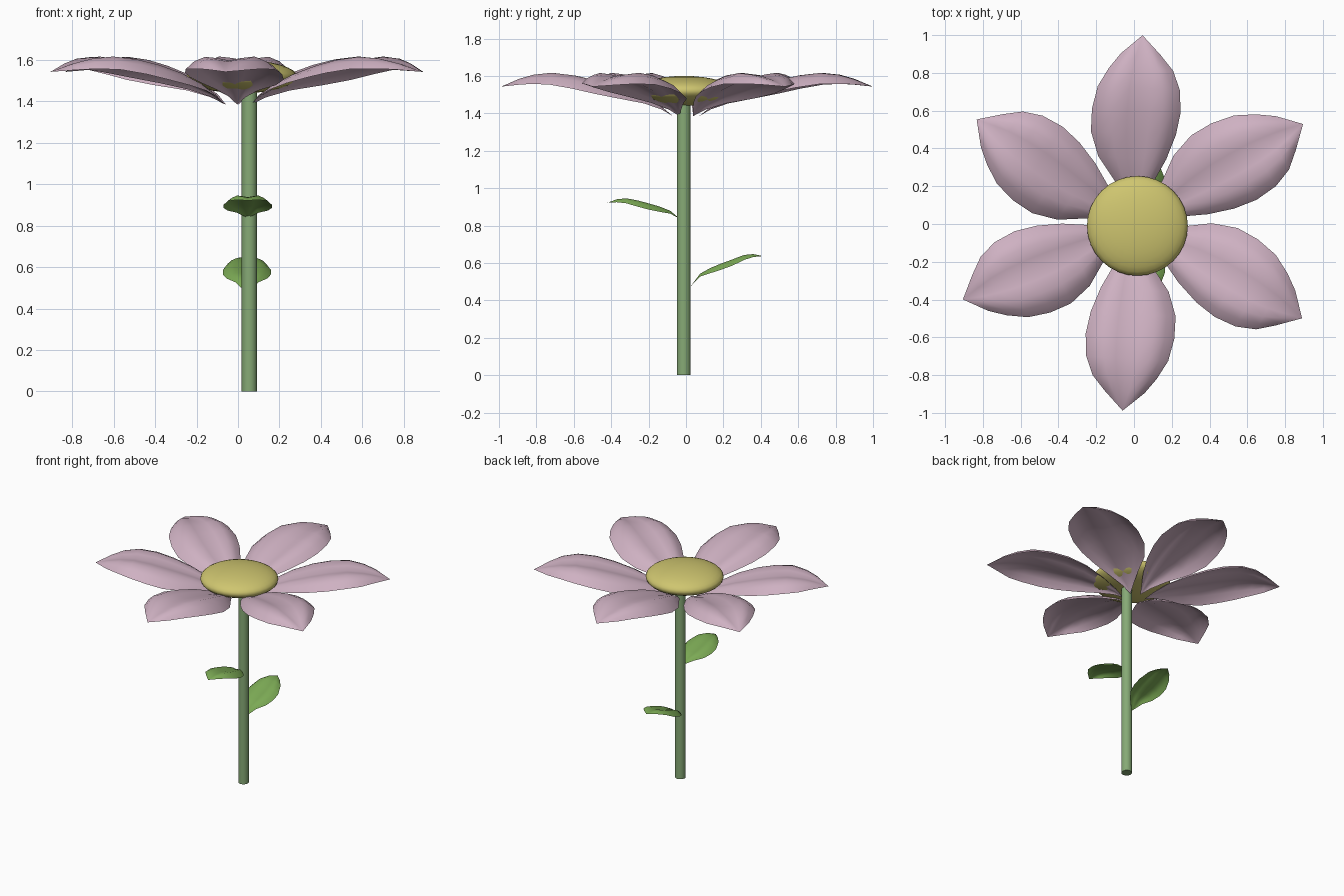
import bpy, bmesh, math

if "Cube" in bpy.data.objects:
    bpy.data.objects.remove(bpy.data.objects["Cube"])


def material(name, rgb):
    m = bpy.data.materials.new(name)
    m.diffuse_color = (*rgb, 1)
    m.use_nodes = True
    m.node_tree.nodes["Principled BSDF"].inputs["Base Color"].default_value = m.diffuse_color
    return m


PINK = material("petal_pink", (0.62, 0.44, 0.54))
YELLOW = material("disc_yellow", (0.62, 0.56, 0.16))
GREEN = material("stem_green", (0.24, 0.40, 0.18))
LEAF = material("leaf_green", (0.20, 0.40, 0.09))


def finish(ob, name, mat, angle=40):
    ob.name = name
    ob.data.materials.append(mat)
    bpy.ops.object.select_all(action='DESELECT')
    ob.select_set(True)
    bpy.context.view_layer.objects.active = ob
    bpy.ops.object.shade_smooth_by_angle(angle=math.radians(angle))


# (share of half width, height offset at full width): grooved midrib, drooping rims
SECTION = [(0, 0), (0.25, 0.05), (0.55, 0.085), (0.8, -0.02), (1, -0.2)]


def blade(name, mat, rows, origin, direction, scale=1.0):
    """Thin leaf-like sheet; rows = (distance, left width, right width, midrib z)."""
    bm = bmesh.new()
    c, s = math.cos(math.radians(direction)), math.sin(math.radians(direction))
    grid = []
    for r, left, right, z in rows:
        r *= scale
        pts = [(left * u, left * h) for u, h in reversed(SECTION)]
        pts += [(-right * u, right * h) for u, h in SECTION[1:]]
        grid.append([bm.verts.new((origin[0] + c * r - s * p, origin[1] + s * r + c * p, z + h))
                     for p, h in pts])
    for a, b in zip(grid, grid[1:]):
        for i in range(len(a) - 1):
            bm.faces.new((a[i], a[i + 1], b[i + 1], b[i]))
    bmesh.ops.remove_doubles(bm, verts=bm.verts, dist=0.0005)
    bmesh.ops.recalc_face_normals(bm, faces=bm.faces)
    if sum(f.normal.z for f in bm.faces) < 0:
        bmesh.ops.reverse_faces(bm, faces=bm.faces)
    me = bpy.data.meshes.new(name)
    bm.to_mesh(me)
    bm.free()
    ob = bpy.data.objects.new(name, me)
    bpy.context.collection.objects.link(ob)
    finish(ob, name, mat)


# Stem
bpy.ops.mesh.primitive_cylinder_add(vertices=16, radius=0.037, depth=1.48,
                                    location=(0.055, -0.012, 0.74))
finish(bpy.context.object, "stem", GREEN)

# Flower centre: flattened ball
bpy.ops.mesh.primitive_uv_sphere_add(segments=32, ring_count=16, radius=1,
                                     location=(0.018, -0.01, 1.52))
disc = bpy.context.object
disc.scale = (0.267, 0.264, 0.08)
bpy.ops.object.transform_apply(location=False, rotation=False, scale=True)
finish(disc, "flower_centre", YELLOW)

# Petals: each with its own heading and reach
petal = [(0.07, 0, 0, 1.385), (0.13, 0.045, 0.035, 1.43), (0.22, 0.11, 0.09, 1.475),
         (0.35, 0.205, 0.155, 1.52), (0.48, 0.25, 0.2, 1.555), (0.6, 0.25, 0.22, 1.582),
         (0.72, 0.225, 0.21, 1.598), (0.82, 0.17, 0.17, 1.592), (0.9, 0.11, 0.1, 1.575),
         (1.0, 0, 0, 1.543)]
headings = [(30.6, 1.04), (87.4, 1.0), (146.4, 1.0), (203.8, 0.99), (266.5, 0.99), (-29.3, 1.02)]
for i, (heading, reach) in enumerate(headings, 1):
    blade(f"petal_{i}", PINK, petal, (0, 0), heading, reach)

# Leaves on the stem
front_leaf = [(0.035, 0, 0, 0.838), (0.085, 0.055, 0.055, 0.875), (0.14, 0.098, 0.098, 0.893),
              (0.2, 0.116, 0.116, 0.909), (0.26, 0.116, 0.116, 0.925), (0.32, 0.093, 0.093, 0.938),
              (0.37, 0.055, 0.055, 0.936), (0.42, 0, 0, 0.922)]
back_z = [0.475, 0.538, 0.565, 0.588, 0.61, 0.635, 0.643, 0.637]
back_leaf = [(r - 0.01, a, b, z) for (r, a, b, _), z in zip(front_leaf, back_z)]
blade("front_leaf", LEAF, front_leaf, (0.047, 0), 270)
blade("back_leaf", LEAF, back_leaf, (0.043, 0), 90)
